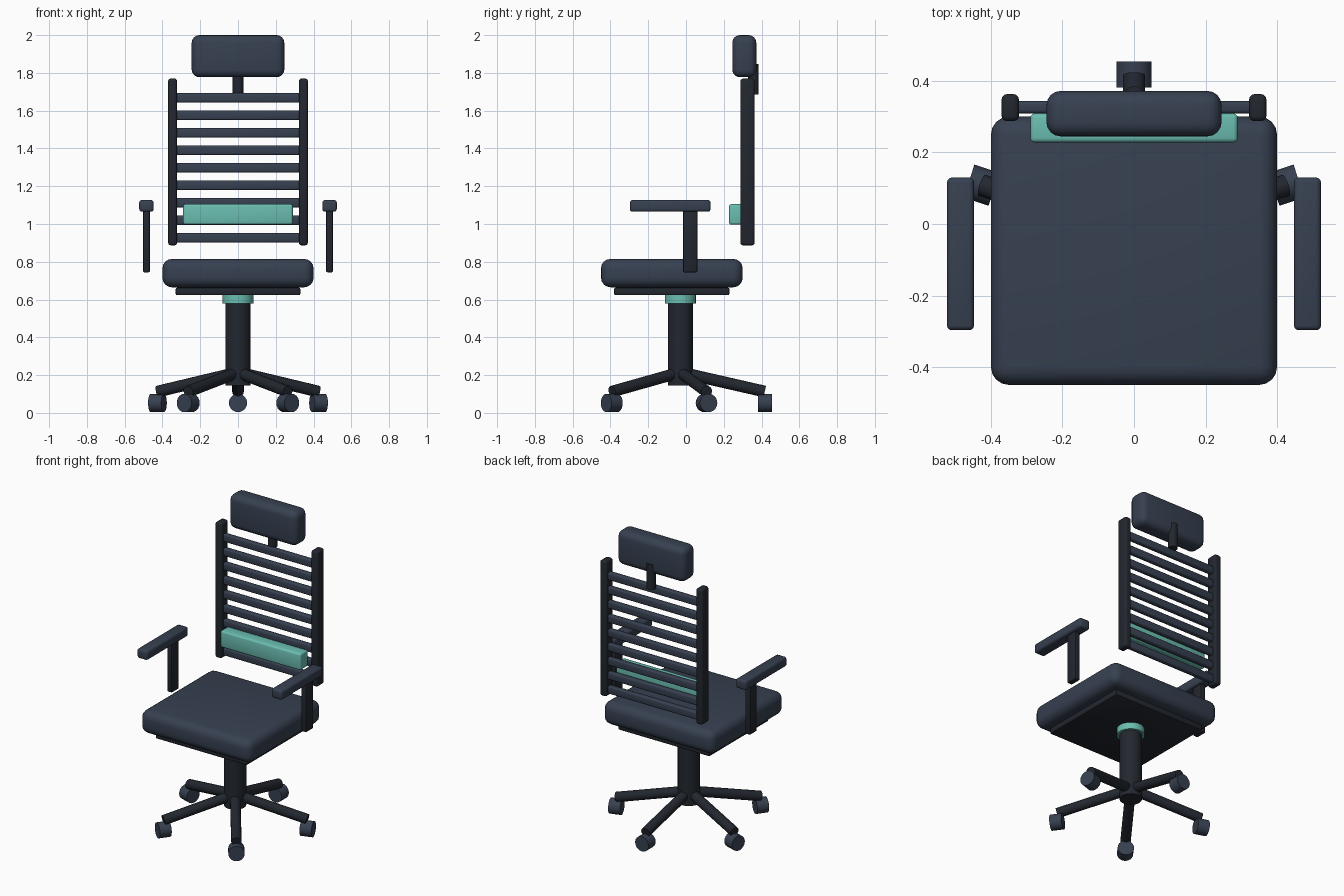
import bpy, bmesh, math
from mathutils import Vector

if "Cube" in bpy.data.objects:
    bpy.data.objects.remove(bpy.data.objects["Cube"])


def material(name, rgb):
    m = bpy.data.materials.new(name)
    m.diffuse_color = (*rgb, 1)
    m.use_nodes = True
    m.node_tree.nodes["Principled BSDF"].inputs["Base Color"].default_value = m.diffuse_color
    return m


FABRIC = material("slate", (0.038, 0.052, 0.082))
FRAME = material("charcoal", (0.016, 0.020, 0.028))
ACCENT = material("teal", (0.147, 0.509, 0.434))


def finish(bm, name, mat):
    mesh = bpy.data.meshes.new(name)
    bm.to_mesh(mesh)
    bm.free()
    mesh.materials.append(mat)
    ob = bpy.data.objects.new(name, mesh)
    bpy.context.collection.objects.link(ob)
    bpy.ops.object.select_all(action='DESELECT')
    ob.select_set(True)
    bpy.context.view_layer.objects.active = ob
    bpy.ops.object.shade_smooth_by_angle(angle=math.radians(40))
    return ob


def box(name, x, y, z, mat, bevel=0.01, segments=3):
    """Rounded box from (min, max) ranges."""
    bm = bmesh.new()
    bmesh.ops.create_cube(bm, size=1)
    for v in bm.verts:
        v.co = [r[0] if c < 0 else r[1] for c, r in zip(v.co, (x, y, z))]
    bmesh.ops.bevel(bm, geom=bm.edges[:], offset=bevel, segments=segments,
                    profile=0.5, affect='EDGES')
    return finish(bm, name, mat)


def rod(name, a, b, radius, mat, sides=24):
    """Cylinder from point a to point b."""
    a, b = Vector(a), Vector(b)
    bm = bmesh.new()
    bmesh.ops.create_cone(bm, cap_ends=True, segments=sides, radius1=radius,
                          radius2=radius, depth=(b - a).length)
    turn = (b - a).to_track_quat('Z', 'Y').to_matrix().to_4x4()
    bm.transform(turn)
    bmesh.ops.translate(bm, verts=bm.verts[:], vec=(a + b) / 2)
    return finish(bm, name, mat)


# Seat and its support plate
box("seat", (-0.4, 0.4), (-0.45, 0.3), (0.665, 0.815), FABRIC, 0.05, 4)
box("seat_plate", (-0.33, 0.33), (-0.38, 0.23), (0.623, 0.663), FRAME, 0.008, 2)

# Gas lift
CY = -0.03
rod("lift_collar", (0, CY, 0.58), (0, CY, 0.625), 0.082, ACCENT, 32)
rod("lift_column", (0, CY, 0.145), (0, CY, 0.582), 0.066, FRAME, 32)

# Five-star base: one leg points straight back
for i in range(5):
    t = math.radians(90 + 72 * i)
    d = Vector((math.cos(t), math.sin(t), 0))
    hub = Vector((0, CY, 0))
    rod(f"base_leg_{i + 1}", hub + Vector((0, 0, 0.215)),
        hub + d * 0.447 + Vector((0, 0, 0.113)), 0.031, FRAME, 16)
    up = Vector((0, 0, 0.0525))
    rod(f"caster_{i + 1}", hub + d * 0.412 + up, hub + d * 0.485 + up,
        0.0485, FABRIC, 20)

# Backrest frame with horizontal slats
for side, s in (("left", -1), ("right", 1)):
    xs = sorted((s * 0.322, s * 0.37))
    box(f"back_upright_{side}", xs, (0.288, 0.363), (0.887, 1.77), FRAME, 0.014)
for i in range(9):
    z = 0.927 + i * 0.0926
    box(f"back_slat_{i + 1}", (-0.33, 0.33), (0.309, 0.344),
        (z - 0.025, z + 0.025), FABRIC, 0.01)
box("lumbar_support", (-0.29, 0.29), (0.228, 0.309), (0.997, 1.105), ACCENT, 0.012)

# Headrest on its stem
rod("headrest_stem", (0, 0.357, 1.685), (0, 0.357, 1.847), 0.028, FRAME)
box("headrest", (-0.245, 0.245), (0.245, 0.372), (1.777, 2.0), FABRIC, 0.04, 4)

# Armrests
for side, s in (("left", -1), ("right", 1)):
    box(f"arm_post_{side}", sorted((s * 0.466, s * 0.503)), (-0.016, 0.06),
        (0.744, 1.08), FRAME, 0.008, 2)
    box(f"arm_pad_{side}", sorted((s * 0.447, s * 0.523)), (-0.297, 0.13),
        (1.065, 1.127), FABRIC, 0.014)
